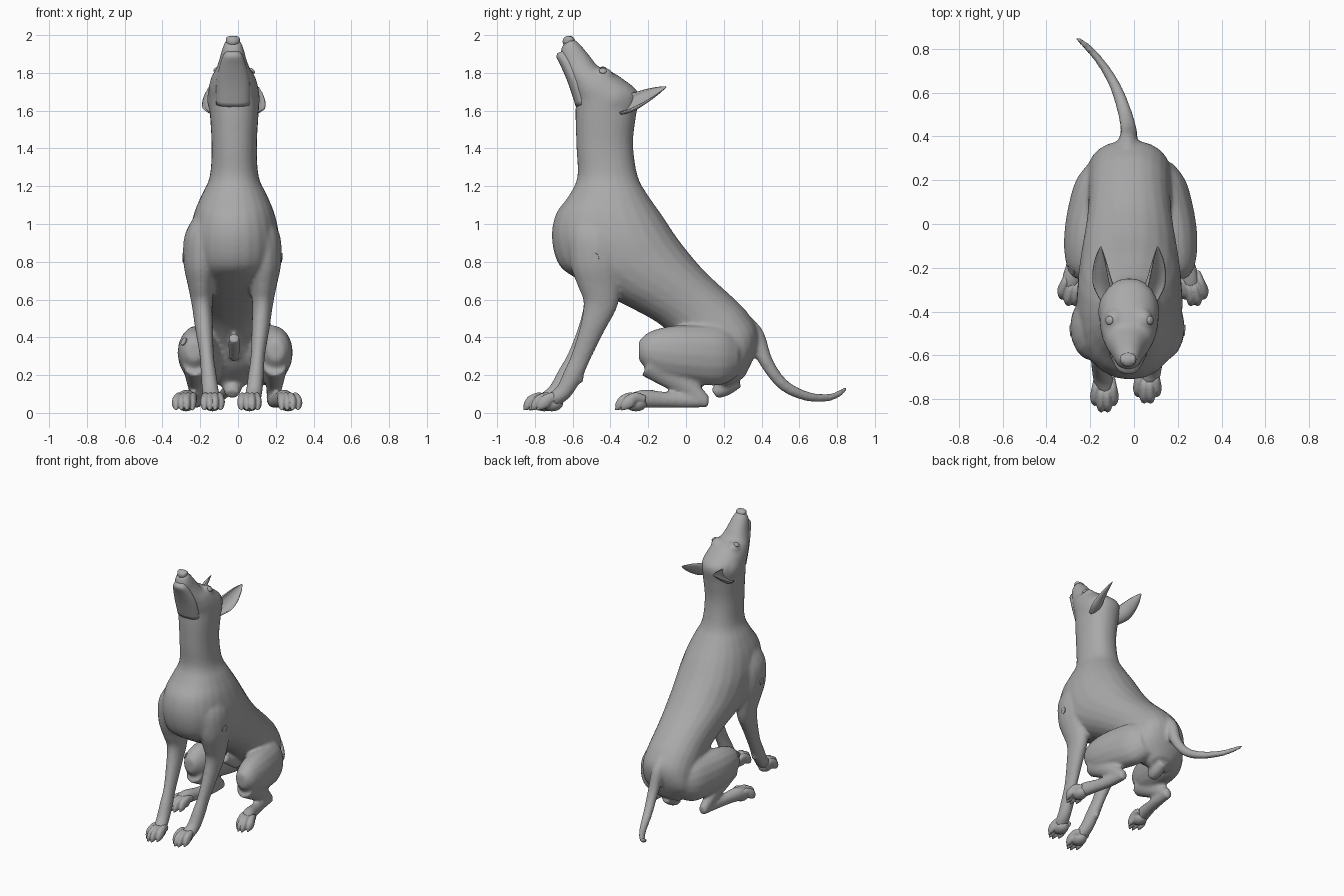
import bpy, bmesh, math
from mathutils import Vector, Matrix

if "Cube" in bpy.data.objects:
    bpy.data.objects.remove(bpy.data.objects["Cube"], do_unlink=True)

grey = bpy.data.materials.new("matte grey")
grey.use_nodes = True
COL = (0.4, 0.4, 0.4, 1)
grey.diffuse_color = COL
grey.node_tree.nodes["Principled BSDF"].inputs["Base Color"].default_value = COL


def skin(bm, rings):
    """Bridge closed rings of points into a capped tube."""
    vs = [[bm.verts.new(p) for p in r] for r in rings]
    n = len(vs[0])
    for a, b in zip(vs, vs[1:]):
        for i in range(n):
            j = (i + 1) % n
            bm.faces.new((a[i], a[j], b[j], b[i]))
    bm.faces.new(vs[0][::-1])
    bm.faces.new(vs[-1])


def smooth_rows(rows, steps=4):
    """Catmull-Rom interpolation of section rows."""
    out = []
    for i in range(len(rows) - 1):
        p = [rows[max(i - 1, 0)], rows[i], rows[i + 1], rows[min(i + 2, len(rows) - 1)]]
        for k in range(steps):
            t = k / steps
            out.append([0.5 * (2 * b + (c - a) * t + (2 * a - 5 * b + 4 * c - d) * t * t
                               + (3 * b - a - 3 * c + d) * t ** 3) for a, b, c, d in zip(*p)])
    return out + [list(rows[-1])]


def loft(bm, rows, n=24, power=0.9):
    """Rows are (x, y_under, z_under, y_over, z_over, half_width)."""
    rings = []
    for x, ay, az, by, bz, hw in smooth_rows(rows):
        c = Vector((x, (ay + by) / 2, (az + bz) / 2))
        p = Vector((0, (by - ay) / 2, (bz - az) / 2))
        ring = []
        for i in range(n):
            a = 2 * math.pi * i / n
            u, v = (math.copysign(abs(f) ** power, f) for f in (math.cos(a), math.sin(a)))
            ring.append(c + p * u + Vector((hw * v, 0, 0)))
        rings.append(ring)
    skin(bm, rings)


def limb(bm, rows, n=16):
    """Rows are (x, y, z, half_width, in-plane radius) along a path."""
    out = []
    for i, (x, y, z, rx, r) in enumerate(rows):
        a, b = rows[max(i - 1, 0)], rows[min(i + 1, len(rows) - 1)]
        t = Vector((b[1] - a[1], b[2] - a[2])).normalized() * r
        out.append((x, y + t.y, z - t.x, y - t.y, z + t.x, rx))
    loft(bm, out, n, 1)


def ball(bm, c, size):
    m = Matrix.Translation(c) @ Matrix.Diagonal((*size, 1))
    bmesh.ops.create_uvsphere(bm, u_segments=20, v_segments=12, radius=1, matrix=m)


def finish(name, bm, voxel=0, smooth=0):
    bmesh.ops.recalc_face_normals(bm, faces=bm.faces)
    me = bpy.data.meshes.new(name)
    bm.to_mesh(me)
    bm.free()
    me.materials.append(grey)
    ob = bpy.data.objects.new(name, me)
    bpy.context.collection.objects.link(ob)
    for p in me.polygons:
        p.use_smooth = True
    if voxel:
        r = ob.modifiers.new("Fuse", "REMESH")
        r.mode, r.voxel_size, r.use_smooth_shade = "VOXEL", voxel, True
        s = ob.modifiers.new("Relax", "SMOOTH")
        s.factor, s.iterations = 0.5, smooth
    return ob


# Body: rump, ribcage, neck and head in one run
body = bmesh.new()
loft(body, [
    (-.03, .20, .13, .31, .19, .08), (-.03, .14, .18, .365, .31, .17), (-.02, .06, .25, .38, .43, .19),
    (-.02, -.02, .36, .33, .525, .19), (-.02, -.14, .47, .27, .59, .19), (-.02, -.28, .55, .20, .655, .20),
    (-.02, -.42, .62, .14, .71, .215), (-.02, -.56, .70, .08, .77, .23), (-.02, -.67, .78, .02, .84, .24),
    (-.02, -.71, .92, -.05, .93, .24), (-.02, -.69, 1.05, -.13, 1.05, .215), (-.02, -.62, 1.15, -.2, 1.15, .175),
    (-.02, -.575, 1.25, -.255, 1.25, .13), (-.02, -.58, 1.4, -.28, 1.42, .12), (-.02, -.585, 1.56, -.265, 1.57, .128),
    (-.022, -.585, 1.65, -.25, 1.69, .135), (-.024, -.595, 1.69, -.33, 1.765, .13),
    (-.025, -.61, 1.74, -.41, 1.815, .115), (-.026, -.635, 1.80, -.465, 1.835, .092),
    (-.027, -.655, 1.85, -.51, 1.89, .072), (-.027, -.665, 1.90, -.56, 1.95, .057),
    (-.027, -.655, 1.945, -.60, 1.985, .04)])
for s in (1, -1):
    # Front leg
    front = [(.10, -.42, 1.08, .07, .10, 0), (.145, -.47, .95, .105, .15, 0), (.165, -.47, .80, .095, .145, 0),
             (.165, -.455, .67, .07, .115, 0), (.16, -.455, .57, .055, .09, 0), (.15, -.50, .45, .048, .066, .2),
             (.135, -.565, .30, .038, .052, .5), (.125, -.615, .20, .042, .052, .8),
             (.115, -.67, .11, .045, .045, 1), (.10, -.73, .065, .048, .042, 1)]
    limb(body, [(s * dx - .03, y + s * f * .02, z, rx, r) for dx, y, z, rx, r, f in front])
    ball(body, (s * .125 - .03, -.575 + s * .016, .18), (.022, .02, .025))
    # Thigh, shin and hind foot
    for part in (
        [(.11, .28, .30, .08, .10), (.15, .19, .30, .105, .155), (.185, .03, .31, .11, .155),
         (.205, -.10, .32, .10, .14), (.215, -.20, .33, .075, .10), (.215, -.25, .33, .04, .05)],
        [(.21, -.19, .27, .07, .085), (.21, -.08, .20, .055, .075), (.205, .03, .12, .04, .05), (.2, .09, .065, .035, .04)],
        [(.2, .12, .06, .03, .03), (.21, .0, .065, .037, .04), (.235, -.12, .07, .04, .043),
         (.26, -.22, .075, .047, .05), (.275, -.29, .06, .048, .042)]):
        limb(body, [(s * dx - .015, y, z, rx, r) for dx, y, z, rx, r in part])
    # Brow and cheek
    ball(body, (s * .065 - .024, -.44, 1.785), (.045, .055, .045))
    ball(body, (s * .08 - .024, -.40, 1.66), (.06, .10, .09))
# Underside
limb(body, [(-.02, -.14, .40, .03, .03), (-.02, -.06, .35, .032, .035), (-.02, .02, .29, .025, .03)])
limb(body, [(-.03, .27, .18, .04, .05), (-.03, .2, .135, .05, .05), (-.03, .15, .10, .035, .03)])
# Tail
limb(body, [(-.03, .31, .46, .05, .06), (-.028, .37, .40, .045, .05), (-.025, .43, .26, .038, .036),
            (-.045, .52, .145, .033, .031), (-.09, .64, .088, .028, .026), (-.16, .75, .08, .025, .021),
            (-.225, .82, .108, .021, .018), (-.265, .85, .138, .012, .01)])
body = finish("body", body, 0.011, 7)

# Lower jaw and nose
jaw = bmesh.new()
loft(jaw, [(-.026, -.583, 1.62, -.50, 1.65, .09), (-.026, -.622, 1.74, -.54, 1.77, .088),
           (-.027, -.66, 1.83, -.59, 1.86, .068), (-.027, -.685, 1.882, -.62, 1.905, .05),
           (-.027, -.68, 1.905, -.63, 1.925, .03)])
finish("lower_jaw", jaw)
nose = bmesh.new()
ball(nose, (-.027, -.62, 1.967), (.037, .034, .03))
for s in (1, -1):
    ball(nose, (s * .022 - .027, -.618, 1.975), (.016, .024, .02))
finish("nose", nose, 0.005, 3)

# Paws: four toes with claws and a pad
def paw(name, cx, tip, splay):
    bm = bmesh.new()
    ball(bm, (cx - splay * .5, tip + .11, .05), (.048, .06, .042))
    for k in (-1.5, -.5, .5, 1.5):
        x, y = cx + k * .029, tip + (.03 if abs(k) > 1 else 0)
        back = cx - splay + k * .022
        limb(bm, [(back, y + .13, .07, .015, .02), ((back + x) / 2, y + .085, .082, .02, .028),
                  (x, y + .045, .06, .022, .034), (x, y + .02, .036, .018, .025),
                  (x, y + .008, .022, .009, .011), (x, y, .014, .004, .004)], 12)
    finish(name, bm, 0.005, 3)

for s, side in ((1, "left"), (-1, "right")):
    paw("front_paw_" + side, s * .098 - .037, -.84 + s * .02, 0)
    paw("hind_paw_" + side, s * .28 - .005, -.375, s * .02)

    # Cupped ear, hollow side up and outward
    ear = bmesh.new()
    axis = Vector((0, .92, .38)).normalized()
    open_dir = Vector((s * .65, -.28, .68)).normalized()
    across = axis.cross(open_dir)
    rings = []
    for x, y, z, w, d in smooth_rows([(.105, -.36, 1.61, .035, .035), (.12, -.30, 1.645, .058, .05),
                                      (.13, -.23, 1.675, .05, .036), (.132, -.16, 1.705, .03, .02),
                                      (.13, -.105, 1.727, .004, .004)]):
        c = Vector((s * x - .022, y, z))
        arc = [math.pi * i / 10 for i in range(11)]
        rings.append([c + across * w * math.cos(t) - open_dir * d * math.sin(t) for t in arc]
                     + [c + across * w * .84 * math.cos(t) - open_dir * d * .55 * math.sin(t) for t in arc[::-1]])
    skin(ear, rings)
    finish("ear_" + side, ear)

# Eyes and small round joint plates seated on the surface
bpy.context.view_layer.update()
skin_ob = body.evaluated_get(bpy.context.evaluated_depsgraph_get())


def seat(name, near, radius, height):
    ok, loc, nor, _ = skin_ob.closest_point_on_mesh(Vector(near))
    m = Matrix.Translation(loc) @ nor.to_track_quat("Z", "Y").to_matrix().to_4x4()
    bm = bmesh.new()
    if name.startswith("eye"):
        bmesh.ops.create_uvsphere(bm, u_segments=16, v_segments=10, radius=1,
                                  matrix=m @ Matrix.Diagonal((radius, radius, height, 1)))
    else:
        bmesh.ops.create_cone(bm, cap_ends=True, segments=20, radius1=radius, radius2=radius, depth=height, matrix=m)
    ob = finish(name, bm)
    ob.data.set_sharp_from_angle(angle=math.radians(40))


for s, side in ((1, "left"), (-1, "right")):
    seat("eye_" + side, (s * .098 - .015, -.44, 1.82), .02, .01)
    seat("shoulder_plate_" + side, (s * .29 - .02, -.49, .82), .025, .008)
seat("knee_plate", (-.30, -.22, .385), .022, .008)
